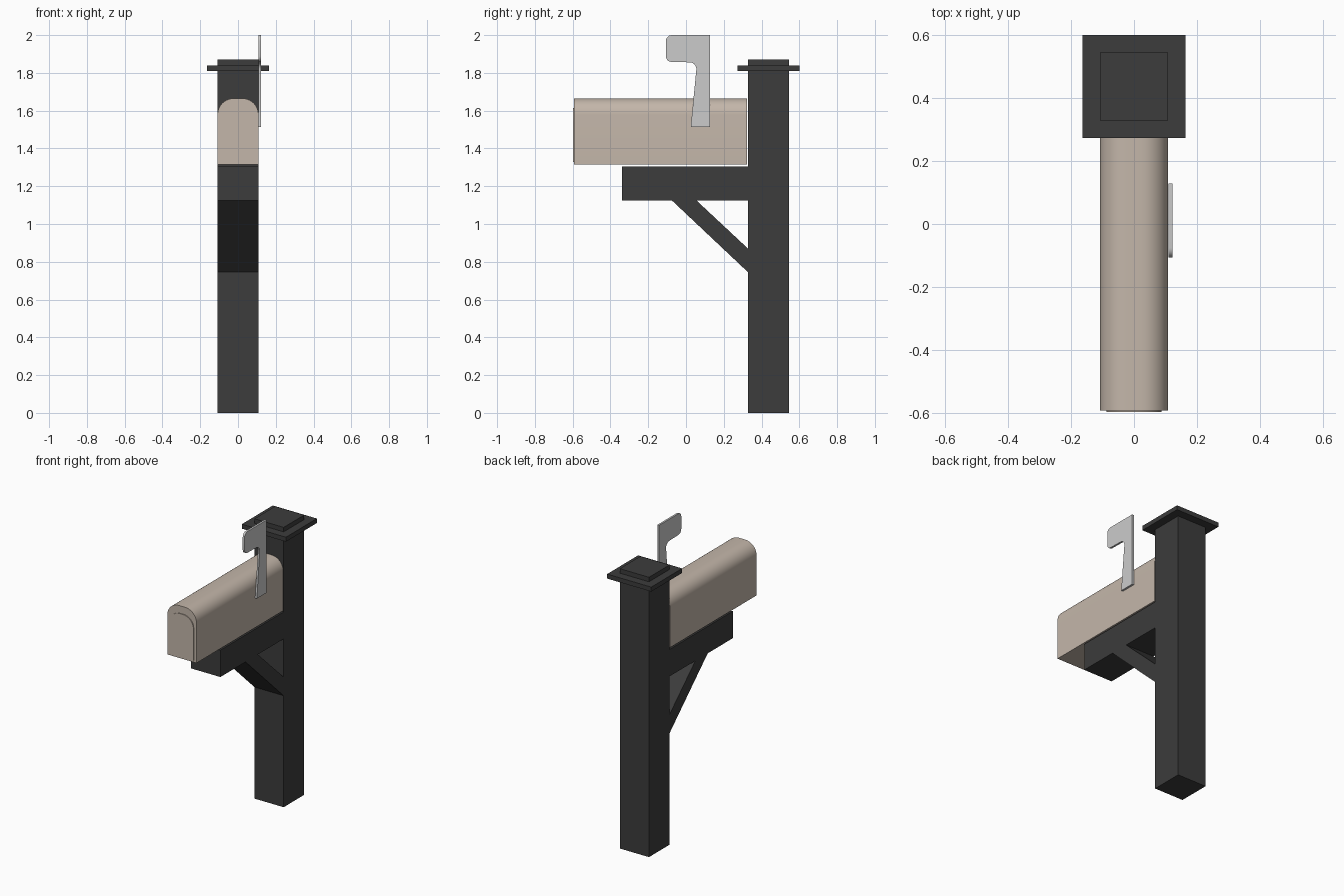
import bpy, bmesh, math
from mathutils import Vector

if "Cube" in bpy.data.objects:
    bpy.data.objects.remove(bpy.data.objects["Cube"])


def material(name, rgb):
    m = bpy.data.materials.new(name)
    m.diffuse_color = (*rgb, 1)
    m.use_nodes = True
    m.node_tree.nodes["Principled BSDF"].inputs["Base Color"].default_value = m.diffuse_color
    return m


DARK = material("dark_paint", (0.045, 0.045, 0.045))
BEIGE = material("beige_metal", (0.55, 0.47, 0.40))


def prism(name, pts, axis, lo, hi, mat=None, smooth=False):
    """Extrude a 2D profile along x (pts are y,z) or y (pts are x,z)."""
    def at(p, d):
        return Vector((d, p[0], p[1])) if axis == "x" else Vector((p[0], d, p[1]))
    bm = bmesh.new()
    a = [bm.verts.new(at(p, lo)) for p in pts]
    b = [bm.verts.new(at(p, hi)) for p in pts]
    bm.faces.new(a)
    bm.faces.new(b[::-1])
    n = len(pts)
    for i in range(n):
        j = (i + 1) % n
        bm.faces.new((a[j], a[i], b[i], b[j]))
    bmesh.ops.recalc_face_normals(bm, faces=bm.faces[:])
    me = bpy.data.meshes.new(name)
    bm.to_mesh(me)
    bm.free()
    ob = bpy.data.objects.new(name, me)
    bpy.context.collection.objects.link(ob)
    if mat:
        me.materials.append(mat)
    if smooth:
        bpy.ops.object.select_all(action="DESELECT")
        ob.select_set(True)
        bpy.context.view_layer.objects.active = ob
        bpy.ops.object.shade_smooth_by_angle(angle=math.radians(35))
    return ob


def box(name, x, y0, y1, z0, z1, mat):
    return prism(name, [(y0, z0), (y1, z0), (y1, z1), (y0, z1)], "x", -x, x, mat)


def arc(cx, cz, r, a0, a1, n):
    return [(cx + r * math.cos(math.radians(a0 + (a1 - a0) * i / n)),
             cz + r * math.sin(math.radians(a0 + (a1 - a0) * i / n))) for i in range(n + 1)]


def arch(hw, z0, z1, r):
    """Rectangle with rounded top corners."""
    return ([(-hw, z0), (hw, z0)] + arc(hw - r, z1 - r, r, 0, 90, 10)
            + arc(r - hw, z1 - r, r, 90, 180, 10))


W = 0.108

# Post with square cap plate
box("post", W, 0.328, 0.545, 0, 1.87, DARK)
box("cap_plate", 0.163, 0.273, 0.60, 1.81, 1.84, DARK)

# Support arm and diagonal brace
box("support_arm", W, -0.34, 0.328, 1.125, 1.305, DARK)
prism("diagonal_brace", [(-0.075, 1.125), (0.055, 1.125), (0.328, 0.87), (0.328, 0.745)],
      "x", -W, W, DARK)

# Mailbox body and door
prism("mailbox_body", arch(W, 1.315, 1.665, 0.085), "y", -0.592, 0.323, BEIGE, True)
prism("mailbox_door", arch(0.088, 1.327, 1.615, 0.075), "y", -0.597, -0.59, BEIGE, True)

# Signal flag
flag = ([(0.025, 1.513), (0.128, 1.513), (0.128, 2.0)]
        + arc(-0.076, 1.97, 0.03, 90, 180, 5)
        + arc(-0.076, 1.888, 0.03, 180, 270, 5)
        + arc(0.019, 1.82, 0.036, 90, 0, 6))
prism("signal_flag", flag, "x", 0.109, 0.122, None, True)
